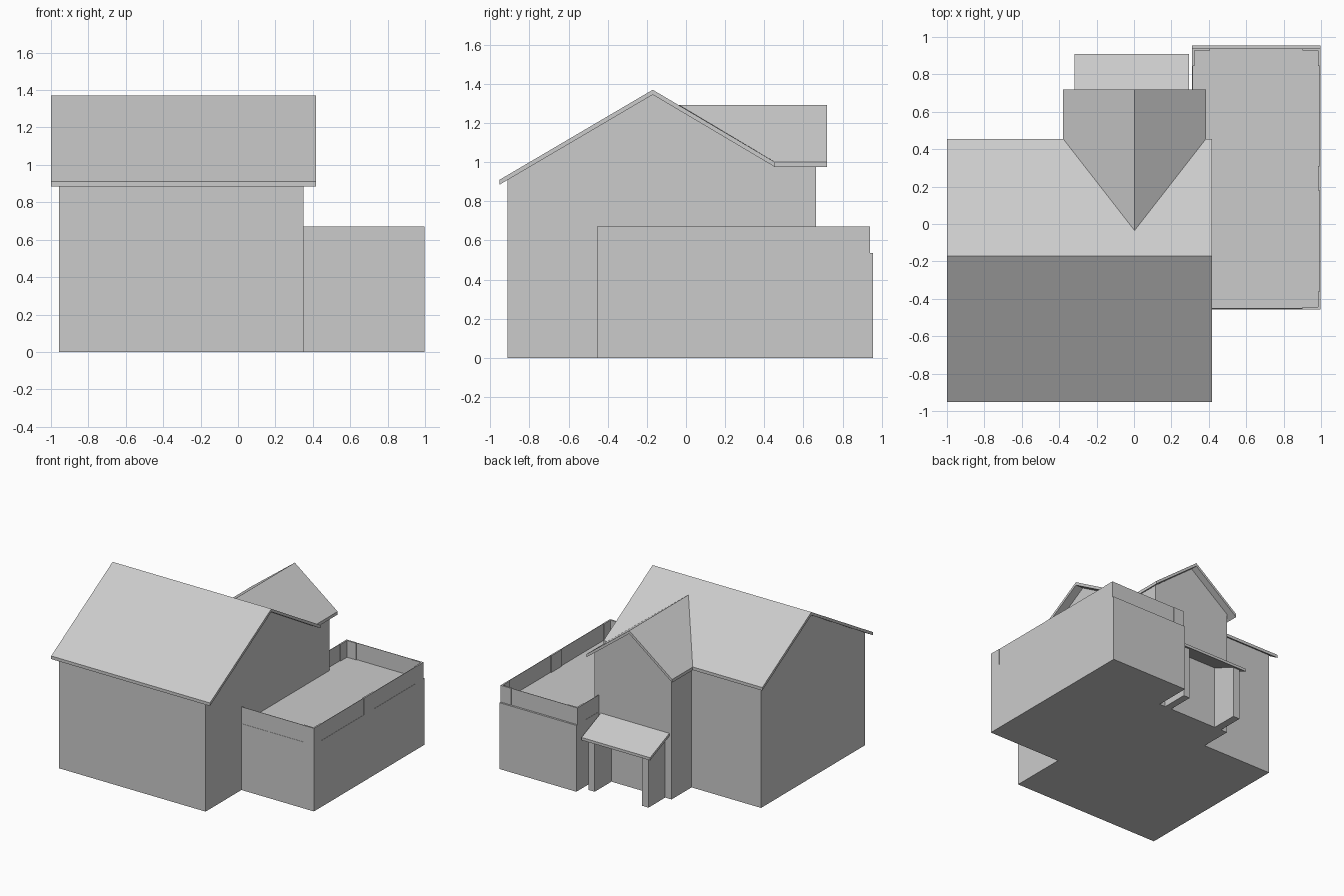
import bpy, bmesh

if "Cube" in bpy.data.objects:
    bpy.data.objects.remove(bpy.data.objects["Cube"])


def loft(name, ring_a, ring_b):
    """Closed solid between two matching rings of points."""
    bm = bmesh.new()
    a = [bm.verts.new(p) for p in ring_a]
    b = [bm.verts.new(p) for p in ring_b]
    n = len(a)
    bm.faces.new(a)
    bm.faces.new(b[::-1])
    for i in range(n):
        j = (i + 1) % n
        bm.faces.new((a[j], a[i], b[i], b[j]))
    bmesh.ops.recalc_face_normals(bm, faces=bm.faces)
    mesh = bpy.data.meshes.new(name)
    bm.to_mesh(mesh)
    bm.free()
    obj = bpy.data.objects.new(name, mesh)
    bpy.context.collection.objects.link(obj)
    return obj


def prism_x(name, yz, x0, x1):
    return loft(name, [(x0, y, z) for y, z in yz], [(x1, y, z) for y, z in yz])


def prism_y(name, xz, y0, y1):
    return loft(name, [(x, y0, z) for x, z in xz], [(x, y1, z) for x, z in xz])


def box(name, x0, x1, y0, y1, z0, z1):
    return prism_x(name, [(y0, z0), (y1, z0), (y1, z1), (y0, z1)], x0, x1)


T = 0.025  # vertical roof thickness

# Main house walls and gable
prism_x("main_walls", [(-0.913, 0), (0.41, 0), (0.41, 1.003),
                       (-0.17, 1.345), (-0.913, 0.909)], -0.957, 0.35)

# Main roof
top = [(-0.953, 0.91), (-0.17, 1.37), (0.455, 1.0)]
prism_x("main_roof", top + [(y, z - T) for y, z in top[::-1]], -1.0, 0.417)

# Rear wing walls and gable
prism_y("wing_walls", [(-0.337, 0), (0.35, 0), (0.35, 1.0), (0.003, 1.267),
                       (-0.337, 1.008)], 0.405, 0.665)

# Rear wing roof, cut along the valleys with the main roof
top = [(-0.38, 1.0), (0.003, 1.292), (0.385, 1.0)]
ring = top + [(x, z - T) for x, z in top[::-1]]
loft("wing_roof", [(x, 0.72, z) for x, z in ring],
     [(x, -0.035 + 1.285 * abs(x - 0.003), z) for x, z in ring])

# Porch side walls and sloping roof
for side, x0, x1 in (("left", -0.28, -0.22), ("right", 0.20, 0.257)):
    prism_x("porch_wall_" + side, [(0.66, 0), (0.878, 0), (0.878, 0.42),
                                   (0.66, 0.512)], x0, x1)
prism_x("porch_roof", [(0.66, 0.53), (0.91, 0.425), (0.91, 0.403),
                       (0.66, 0.508)], -0.317, 0.295)

# Flat-roofed annex
DECK, RIM = 0.535, 0.67
plan = [(0.34, -0.456), (0.997, -0.456), (0.997, 0.955), (0.31, 0.955),
        (0.31, 0.655), (0.34, 0.655)]
loft("annex_body", [(x, y, 0) for x, y in plan], [(x, y, DECK) for x, y in plan])

# Thin parapet panels, slightly recessed behind the corner piers
X0, X1, Y0, Y1 = 0.31, 0.997, -0.456, 0.941
I, O, P = 0.006, 0.002, 0.013
box("parapet_front", 0.34, X1 - O, Y0 + O, Y0 + I, DECK, RIM)
box("parapet_back", X0 + O, X1 - O, Y1 - I, Y1 - O, DECK, RIM)
box("parapet_right", X1 - I, X1 - O, Y0 + O, Y1 - O, DECK, RIM)
box("parapet_left", X0 + O, X0 + I, 0.66, Y1 - O, DECK, RIM)

# L-shaped corner piers and the middle pier
for name, cx, cy, sx, sy in (("front_right", X1, Y0, -1, 1),
                             ("back_right", X1, Y1, -1, -1),
                             ("back_left", X0, Y1, 1, -1)):
    shape = [(0, 0), (0.095, 0), (0.095, P), (P, P), (P, 0.095), (0, 0.095)]
    pts = [(cx + sx * u, cy + sy * v) for u, v in shape]
    loft("pier_" + name, [(x, y, DECK) for x, y in pts], [(x, y, RIM) for x, y in pts])
box("pier_middle", X1 - P, X1, 0.18, 0.31, DECK, RIM)
